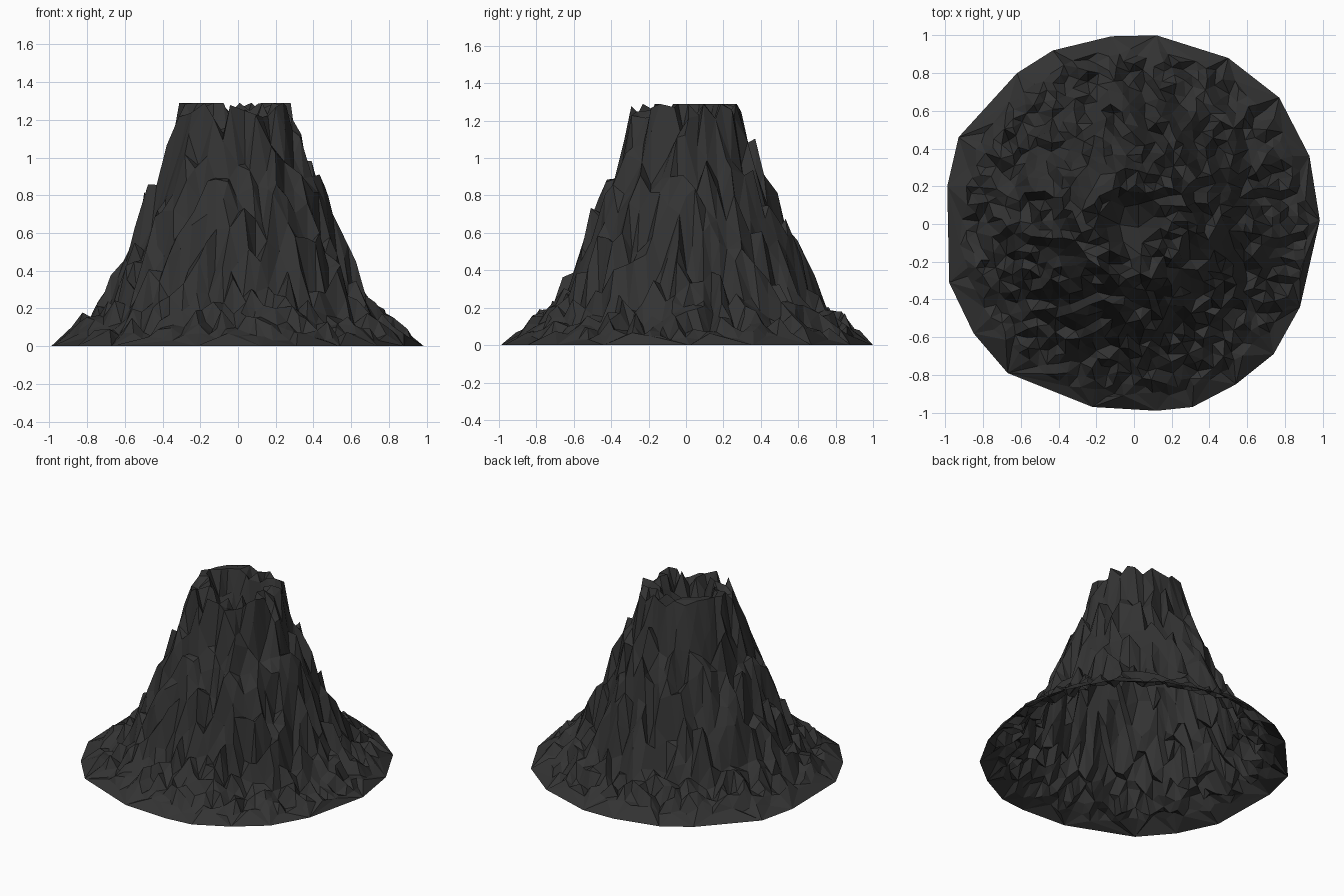
import bpy, random, math
from mathutils import Vector
from mathutils.geometry import delaunay_2d_cdt

if "Cube" in bpy.data.objects:
    bpy.data.objects.remove(bpy.data.objects["Cube"])

random.seed(5)
TOP = 1.29
CENTRE = Vector((-.012, .01))

# Faceted outline of the base
outline = [(.12, 1), (.5, .88), (.77, .67), (.93, .36), (.985, .02), (.88, -.44),
           (.74, -.69), (.54, -.85), (.31, -.97), (.12, -.99), (-.22, -.97),
           (-.67, -.79), (-.85, -.58), (-.98, -.31), (-.99, .2), (-.93, .46),
           (-.62, .8), (-.43, .92), (-.12, .995)]

# Radial height profile: funnel crater, rim, steep flank, spreading skirt
profile = [(0, .72), (.06, .84), (.12, 1.04), (.17, 1.21), (.20, 1.27), (.28, 1.25),
           (.33, 1.08), (.40, .90), (.48, .71), (.55, .53), (.62, .36), (.70, .215),
           (.78, .135), (.88, .085), (1.0, 0)]


def height(r):
    for (r0, z0), (r1, z1) in zip(profile, profile[1:]):
        if r <= r1:
            return z0 + (z1 - z0) * (r - r0) / (r1 - r0)
    return 0.0


# Ring of points fixing the outer lip, then evenly spaced random points
points = []
for i in range(26):
    a, r = math.tau * (i + random.uniform(-.25, .25)) / 26, random.uniform(.265, .305)
    points.append(CENTRE + Vector((r * math.cos(a), r * math.sin(a))))
lip = len(points)
for _ in range(12000):
    a, r = random.uniform(0, math.tau), .93 * math.sqrt(random.random())
    p = Vector((r * math.cos(a), r * math.sin(a)))
    gap = .065 if r < .16 else .043
    if all((p - q).length > gap for q in points):
        points.append(p)

n = len(outline)
flat = [Vector(p) for p in outline] + points
edges = [(i, (i + 1) % n) for i in range(n)]
co, _, faces, orig, _, _ = delaunay_2d_cdt(flat, edges, [], 1, 1e-5)

# Lift points to the profile as crags and clefts; the rim is cut off level
verts = []
for p, src in zip(co, orig):
    r = (p - CENTRE).length
    k = min(src) if src else n + lip
    if k < n:
        z = 0.0
    elif k < n + lip:
        z = TOP - max(0, random.uniform(-.05, .08))
    else:
        amp = .05 if r < .16 else .03 if r > .87 else .07 if r > .68 else .13
        z = height(r) + random.uniform(-amp, amp)
        z = max(.03, min(TOP, z))
    verts.append((p.x, p.y, z))

mesh = bpy.data.meshes.new("volcano")
mesh.from_pydata(verts, [], [list(f) for f in faces])
mesh.update()
volcano = bpy.data.objects.new("volcano", mesh)
bpy.context.collection.objects.link(volcano)

# Dark basalt
rock = bpy.data.materials.new("dark_rock")
rock.diffuse_color = (.033, .033, .033, 1)
rock.use_nodes = True
rock.node_tree.nodes["Principled BSDF"].inputs["Base Color"].default_value = rock.diffuse_color
mesh.materials.append(rock)
